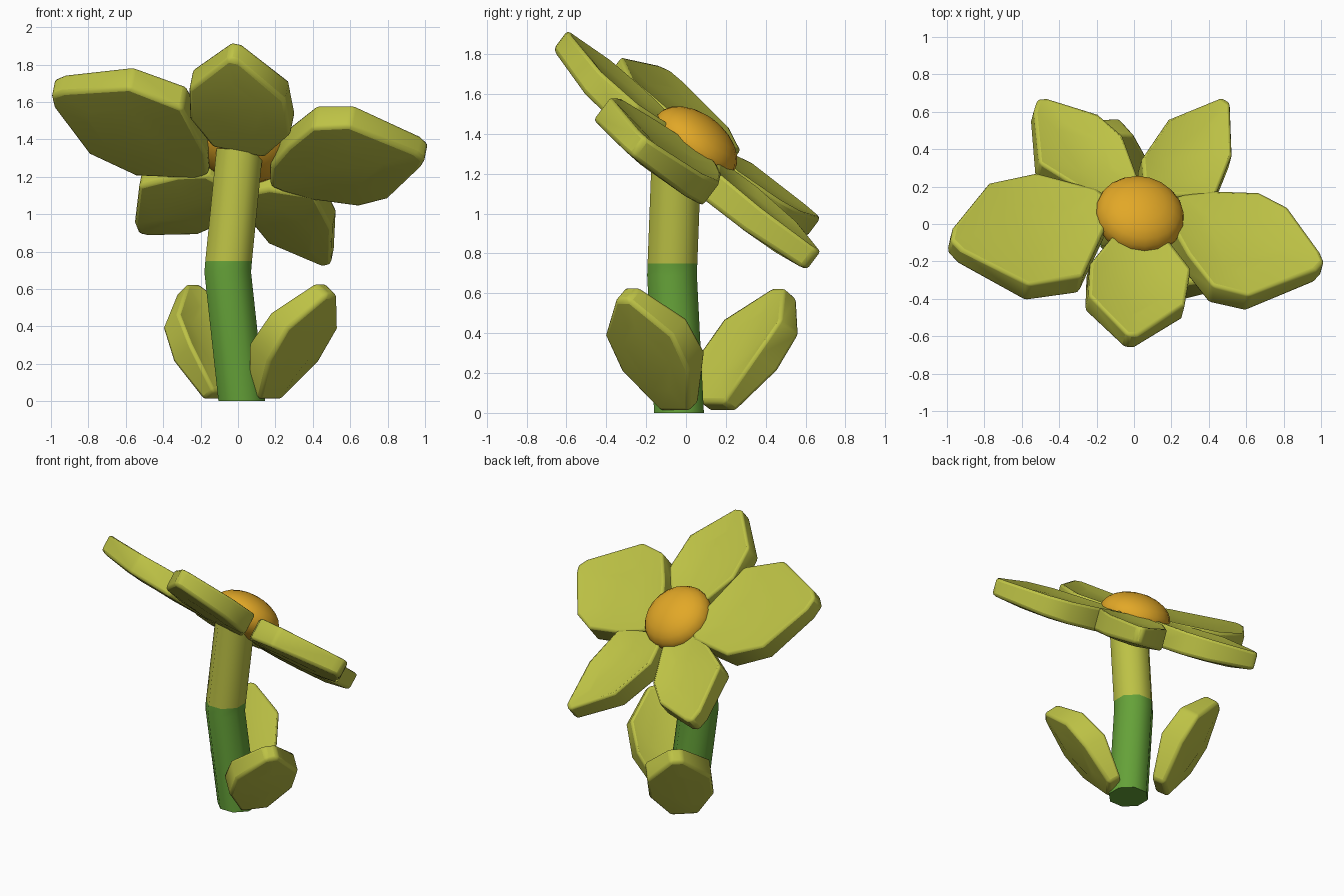
import bpy, bmesh, math
from mathutils import Vector

if "Cube" in bpy.data.objects:
    bpy.data.objects.remove(bpy.data.objects["Cube"])


def material(name, rgb):
    m = bpy.data.materials.new(name)
    m.diffuse_color = (*rgb, 1)
    m.use_nodes = True
    m.node_tree.nodes["Principled BSDF"].inputs["Base Color"].default_value = m.diffuse_color
    return m


YELLOW = material("yellow_green", (0.51, 0.54, 0.06))
GREEN = material("stem_green", (0.13, 0.36, 0.04))
ORANGE = material("orange", (0.76, 0.39, 0.02))


def finish(bm, name, mats, angle, bevel=0):
    bmesh.ops.recalc_face_normals(bm, faces=bm.faces)
    me = bpy.data.meshes.new(name)
    bm.to_mesh(me)
    bm.free()
    for m in mats:
        me.materials.append(m)
    ob = bpy.data.objects.new(name, me)
    bpy.context.collection.objects.link(ob)
    if bevel:
        mod = ob.modifiers.new("soft_rim", 'BEVEL')
        mod.width, mod.segments = bevel, 2
        mod.limit_method, mod.angle_limit = 'ANGLE', math.radians(40)
    bpy.ops.object.select_all(action='DESELECT')
    ob.select_set(True)
    bpy.context.view_layer.objects.active = ob
    bpy.ops.object.shade_smooth_by_angle(angle=math.radians(angle))
    return ob


def loft(bm, rings):
    """Join rings of points into a closed skin."""
    vs = [[bm.verts.new(p) for p in r] for r in rings]
    k = len(vs[0])
    for a, b in zip(vs, vs[1:]):
        for i in range(k):
            bm.faces.new((a[i], a[(i + 1) % k], b[(i + 1) % k], b[i]))
    bm.faces.new(vs[0])
    bm.faces.new(vs[-1])


def slab(name, pts, n, halves, cup, bulge):
    """Thick petal: cupped on top, bulging underneath."""
    c = sum(pts, Vector()) / len(pts)
    mid = sum(halves) / len(halves)

    def ring(scale, hs):
        r = [c + (p - c) * scale + n * h for p, h in zip(pts, hs)]
        return [Vector((p.x, p.y, max(p.z, 0.005))) for p in r]

    bm = bmesh.new()
    loft(bm, [ring(0.55, [mid - cup] * len(pts)), ring(1, halves),
              ring(1, [-h for h in halves]), ring(0.55, [-mid - bulge] * len(pts))])
    return finish(bm, name, [YELLOW], 50, 0.02)


# Tilted flower head: each petal outline is laid on one sloping plane
NORMAL = Vector((0.2, 0.75, 1)).normalized()
HEAD = Vector((0.02, 0.03))


def on_plane(x, y, c=1.315):
    return Vector((x, y, c - 0.2 * x - 0.75 * y))


petals = {
    "petal_left": (0.06, [(-.14, .09), (-.2, .14), (-.52, .22), (-.77, .16), (-.96, -.08), (-.975, -.15),
                          (-.92, -.2), (-.56, -.37), (-.28, -.32), (-.15, -.04)]),
    "petal_right": (0.035, [(.18, .09), (.24, .11), (.4, .13), (.64, .12), (.79, .04), (.96, -.2), (.98, -.25),
                            (.94, -.29), (.59, -.42), (.4, -.37), (.27, -.2), (.18, -.04)]),
    "petal_front": (0.065, [(-.12, -.1), (-.24, -.25), (-.25, -.43), (-.05, -.65), (0, -.65), (.25, -.48),
                            (.285, -.28), (.15, -.1)]),
    "petal_back_left": (0.0, [(-.15, .1), (-.3, .15), (-.505, .28), (-.53, .56), (-.51, .625), (-.465, .625),
                              (-.2, .535), (-.07, .42), (.01, .2), (-.02, .16)]),
    "petal_back_right": (0.02, [(.04, .18), (.03, .3), (.17, .505), (.45, .62), (.49, .595), (.50, .32),
                                (.41, .1), (.17, .11)]),
}
for name, (lift, outline) in petals.items():
    flat = [HEAD + (Vector(p) - HEAD) * 1.025 for p in outline]
    reach = max((p - HEAD).length for p in flat)
    pts, halves = [], []
    for p in flat:
        t = (p - HEAD).length / reach
        pts.append(on_plane(*p) + NORMAL * lift * t ** 3)
        halves.append(0.082 - 0.022 * t ** 3)
    slab(name, pts, NORMAL, halves, 0.03, 0.015)

# Orange flower centre, a flattened ball on the same tilt
bm = bmesh.new()
bmesh.ops.create_uvsphere(bm, u_segments=20, v_segments=12, radius=1)
bmesh.ops.scale(bm, vec=(0.24, 0.24, 0.15), verts=bm.verts)
turn = NORMAL.to_track_quat('Z', 'Y').to_matrix()
bmesh.ops.rotate(bm, matrix=turn, cent=(0, 0, 0), verts=bm.verts)
bmesh.ops.translate(bm, vec=(0.03, 0.045, 1.35), verts=bm.verts)
finish(bm, "flower_centre", [ORANGE], 60)

# Bent stem: green below, yellow above
path = [(.02, -.035, 0), (-.055, -.07, .69), (-.05, -.068, .75), (.01, -.045, 1.35)]
bm = bmesh.new()
loft(bm, [[(x + 0.135 * math.cos((i + .5) * math.pi / 4), y + 0.135 * math.sin((i + .5) * math.pi / 4), z)
           for i in range(8)] for x, y, z in path])
for f in bm.faces:
    f.material_index = int(f.calc_center_median().z > 0.75)
finish(bm, "stem", [GREEN, YELLOW], 50)

# Two leaves at the foot of the stem: (distance to tip, half width, half thickness, shift to the stem)
leaf_half = [(0, .09, .05, 0), (.38, .215, .085, .03), (.7, .215, .075, .02), (1.02, .04, .055, 0)]
for name, base, tip, side in (
        ("leaf_right", (.14, -.03, .025), (.465, -.29, .59), (.62, .78, 0)),
        ("leaf_left", (-.09, .155, .025), (-.265, .49, .59), (.74, .67, 0))):
    base, tip = Vector(base), Vector(tip)
    side = Vector(side).normalized()
    n = (tip - base).cross(side).normalized()
    if n.z < 0:
        n = -n
    edge = leaf_half + [(s, -w, h, d) for s, w, h, d in reversed(leaf_half)]
    pts = [base + (tip - base) * s + side * w + n * d for s, w, h, d in edge]
    slab(name, pts, n, [h for s, w, h, d in edge], 0.01, 0.01)
